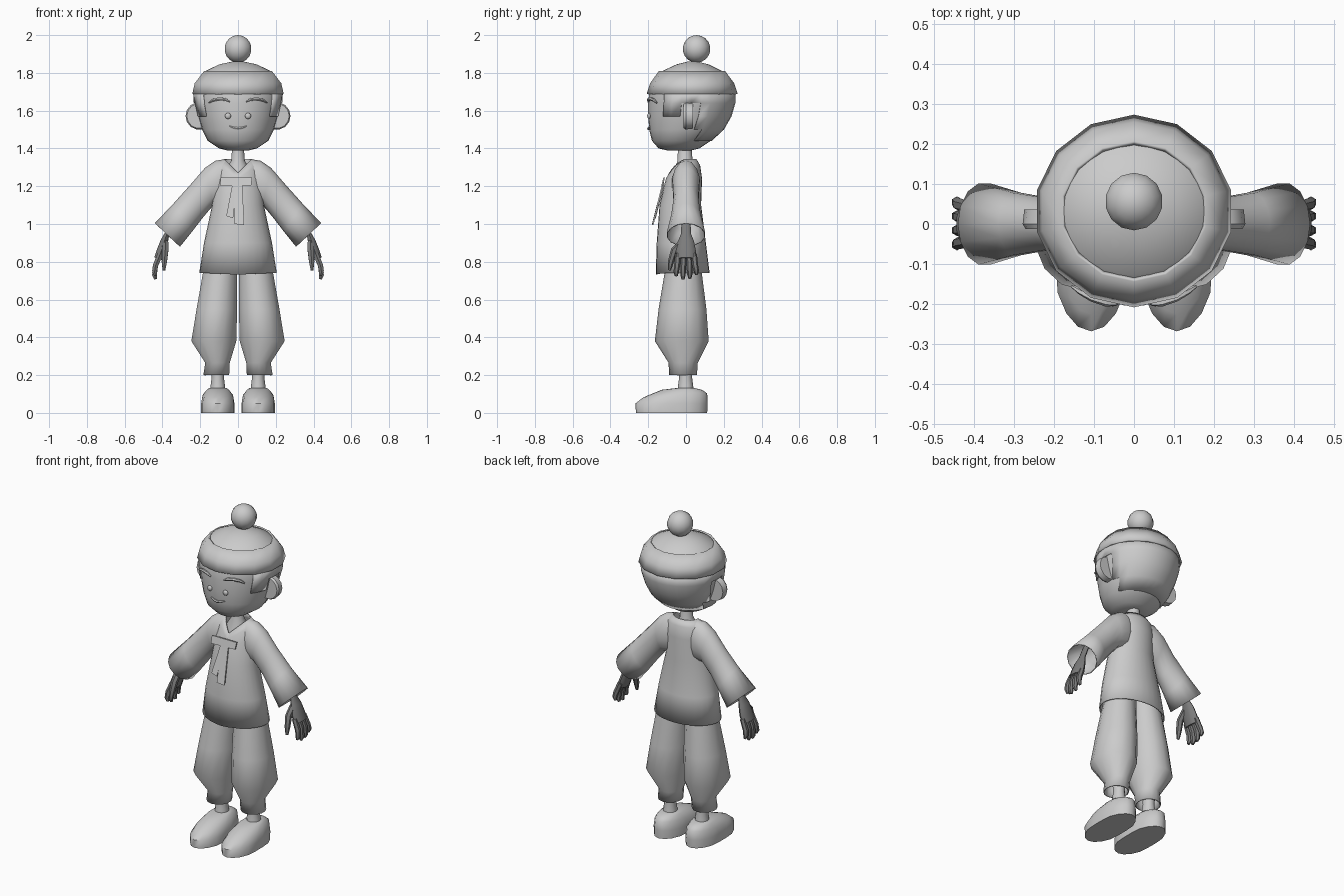
import bpy, bmesh, math
from mathutils import Vector

if "Cube" in bpy.data.objects:
    bpy.data.objects.remove(bpy.data.objects["Cube"])


def material(name, v):
    m = bpy.data.materials.new(name)
    m.diffuse_color = (v, v, v, 1)
    m.use_nodes = True
    m.node_tree.nodes["Principled BSDF"].inputs["Base Color"].default_value = m.diffuse_color
    return m


GREY = material("light_grey", 0.6)
DARK = material("dark_grey", 0.2)


def finish(name, bm, mat=GREY, angle=50, thick=0.0, recalc=True):
    if recalc:
        bmesh.ops.recalc_face_normals(bm, faces=bm.faces)
    me = bpy.data.meshes.new(name)
    bm.to_mesh(me)
    bm.free()
    ob = bpy.data.objects.new(name, me)
    bpy.context.collection.objects.link(ob)
    me.materials.append(mat)
    if thick:
        mod = ob.modifiers.new("thickness", 'SOLIDIFY')
        mod.thickness = thick
        mod.offset = -1
    bpy.ops.object.select_all(action='DESELECT')
    ob.select_set(True)
    bpy.context.view_layer.objects.active = ob
    bpy.ops.object.shade_smooth_by_angle(angle=math.radians(angle))
    return ob


def loft(bm, rings, bottom=True, top=True):
    """Skin a list of equal-length closed rings."""
    vs = [[bm.verts.new(p) for p in r] for r in rings]
    n = len(vs[0])
    for a, b in zip(vs, vs[1:]):
        for i in range(n):
            j = (i + 1) % n
            bm.faces.new((a[i], a[j], b[j], b[i]))
    if bottom:
        bm.faces.new(vs[0][::-1])
    if top:
        bm.faces.new(vs[-1])


def oval(z, rx, yf, yb, x=0.0, n=20):
    """Level ring from front y to back y; angle zero faces the front."""
    cy, ry = (yf + yb) / 2, (yb - yf) / 2
    return [Vector((x + rx * math.sin(t), cy - ry * math.cos(t), z))
            for t in (2 * math.pi * i / n for i in range(n))]


def tube(bm, pts, radii, n=6, flat=1.0):
    """Round tube along points; flat squeezes it sideways."""
    pts = [Vector(p) for p in pts]
    rings = []
    for i, p in enumerate(pts):
        d = (pts[min(i + 1, len(pts) - 1)] - pts[max(i - 1, 0)]).normalized()
        u = Vector((0, 1, 0))
        u = (u - d * u.dot(d)).normalized()
        v = d.cross(u)
        rings.append([p + radii[i] * (u * math.cos(t) + v * flat * math.sin(t))
                      for t in (2 * math.pi * k / n for k in range(n))])
    loft(bm, rings)


def ball(name, loc, r, seg=16, scale=(1, 1, 1)):
    bm = bmesh.new()
    bmesh.ops.create_uvsphere(bm, u_segments=seg, v_segments=seg // 2 + 2, radius=r)
    for v in bm.verts:
        v.co = Vector([c * k for c, k in zip(v.co, scale)]) + Vector(loc)
    return finish(name, bm)


def plate(name, outline, thick=0.008):
    """Thin ribbon piece from its outline."""
    bm = bmesh.new()
    f = bm.faces.new([bm.verts.new(p) for p in outline])
    ext = bmesh.ops.extrude_face_region(bm, geom=[f])
    for v in ext['geom']:
        if isinstance(v, bmesh.types.BMVert):
            v.co.y -= thick
    finish(name, bm, angle=30)


# head
HEAD = [(1.39, .06, -.10, .03), (1.40, .10, -.145, .07), (1.44, .16, -.18, .13),
        (1.50, .19, -.195, .195), (1.57, .212, -.20, .235), (1.64, .228, -.20, .255),
        (1.70, .232, -.195, .255), (1.76, .215, -.17, .235), (1.81, .172, -.125, .19),
        (1.845, .10, -.05, .12), (1.86, .03, .01, .06)]
bm = bmesh.new()
loft(bm, [oval(*r, n=28) for r in HEAD])
finish("head", bm)

# hair shell with sideburns, open around the ears
bm = bmesh.new()
loft(bm, [oval(z, rx + .006, yf - .006, yb + .006, n=28) for z, rx, yf, yb in HEAD[2:7]],
     False, False)
drop = []
for f in bm.faces:
    c = f.calc_center_median()
    if not (c.y > .05 or (c.z > 1.65 and c.y > -.09) or (c.z > 1.59 and -.10 < c.y < -.04)):
        drop.append(f)
bmesh.ops.delete(bm, geom=drop, context='FACES')
finish("hair", bm, thick=.008)

# hat band, open at the top
bm = bmesh.new()
loft(bm, [oval(1.69, .248, -.208, .273, n=14), oval(1.745, .235, -.19, .255, n=14),
          oval(1.81, .184, -.144, .207, n=14)], False, False)
finish("hat_band", bm, thick=.012)
ball("pompom", (0, .056, 1.927), .073, 14)

# face
for s, side in ((-1, "left"), (1, "right")):
    ball(side + "_eye", (s * .053, -.196, 1.572), .016, 12, (1, .6, 1))
    bm = bmesh.new()
    tube(bm, [(s * x, y, z) for x, y, z in ((.045, -.20, 1.648), (.07, -.197, 1.66),
         (.105, -.185, 1.662), (.135, -.168, 1.655), (.155, -.155, 1.642))],
         (.005, .009, .009, .008, .004))
    finish(side + "_brow", bm)
    # ear: upright disc with a slight inward taper at the back
    bm = bmesh.new()
    loft(bm, [[Vector((s * (.205 + r * math.cos(t)), y, 1.572 + r * math.sin(t)))
               for t in (2 * math.pi * k / 14 for k in range(14))]
              for y, r in ((-.012, .066), (0, .073), (.036, .069))])
    finish(side + "_ear", bm, angle=35)
bm = bmesh.new()
tube(bm, [(x, -.198 + x * x * 3, 1.505 + 6 * x * x) for x in (-.045, -.025, 0, .025, .045)],
     (.004, .007, .008, .007, .004))
finish("mouth", bm)

# neck and chest
bm = bmesh.new()
loft(bm, [oval(1.20, .09, -.08, .06), oval(1.28, .07, -.065, .05), oval(1.335, .036, -.045, .035),
          oval(1.42, .03, -.042, .028)])
finish("neck", bm)

# jacket body with a V neckline
bm = bmesh.new()
rings = [oval(*r, n=28) for r in ((.742, .205, -.16, .125), (.9, .18, -.155, .105),
         (1.1, .137, -.14, .08), (1.24, .125, -.10, .085),
         (1.31, .11, -.07, .075), (1.345, .075, -.045, .055))]
for ring, width, dz, dy in ((rings[0], .2, .01, 0), (rings[3], .1, .05, .02),
                            (rings[4], .1, .07, .036), (rings[5], .075, .075, .045)):
    for p in ring:
        if p.y < 0:
            k = max(0, 1 - abs(p.x) / width)
            p.z -= dz * k
            p.y -= dy * k
loft(bm, rings, False, False)
finish("jacket", bm, thick=.006)

# ribbon tie on the chest
plate("bow", [(-.092, -.112, 1.245), (.075, -.112, 1.245), (.07, -.122, 1.205), (-.092, -.122, 1.2)])
plate("long_ribbon", [(-.02, -.115, 1.225), (.022, -.115, 1.225), (.033, -.172, .995), (-.018, -.172, 1.0)])
plate("short_ribbon", [(-.03, -.115, 1.21), (-.005, -.115, 1.21), (-.026, -.16, 1.03), (-.062, -.16, 1.042)])

for s, side in ((-1, "left"), (1, "right")):
    # sleeve: rings from an upper and a lower seam point plus depth
    rings = []
    for xa, za, xb, zb, ry in ((.07, 1.343, .06, 1.12, .06), (.12, 1.335, .085, 1.10, .075),
                               (.175, 1.297, .13, 1.10, .072), (.252, 1.208, .185, 1.035, .067),
                               (.34, 1.11, .245, .957, .08), (.44, 1.005, .307, .88, .104)):
        a, b = Vector((s * xa, 0, za)), Vector((s * xb, 0, zb))
        rings.append([(a + b) / 2 + (a - b) / 2 * math.cos(t) + Vector((0, ry * math.sin(t), 0))
                      for t in (2 * math.pi * k / 14 for k in range(14))])
    bm = bmesh.new()
    loft(bm, rings, True, False)
    finish(side + "_sleeve", bm, thick=.006)

    # hand with four fingers and a forward thumb
    bm = bmesh.new()
    tube(bm, [(s * x, 0, z) for x, z in ((.345, 1.03), (.375, .95), (.39, .91), (.405, .86), (.42, .815))],
         (.024, .026, .042, .052, .052), 10, .5)
    for y, tip, z in ((-.042, -.052, .725), (-.013, -.016, .708), (.016, .02, .712), (.042, .055, .732)):
        tube(bm, [(s * .412, y, .84), (s * .437, (y + tip) / 2, .78), (s * .442, tip, z + .02),
                  (s * .436, tip, z)], (.016, .016, .014, .008), 6)
    tube(bm, [(s * .385, -.02, .905), (s * .385, -.062, .86), (s * .39, -.08, .80), (s * .392, -.088, .755)],
         (.018, .019, .016, .008), 6)
    finish(side + "_hand", bm, DARK)

    # baggy trouser leg
    bm = bmesh.new()
    loft(bm, [oval(z, (xo - xi) / 2, yf, yb, s * (xi + xo) / 2, 14) for z, xi, xo, yf, yb in (
        (.20, .045, .185, -.09, .058), (.265, .042, .175, -.092, .062), (.38, .006, .25, -.165, .12),
        (.55, .002, .222, -.145, .108), (.73, .002, .19, -.115, .085), (.85, 0, .165, -.10, .075))],
        False, True)
    finish(side + "_trouser_leg", bm, thick=.006)

    # ankle
    bm = bmesh.new()
    loft(bm, [oval(z, r, -r - .004, r, s * .107, 12) for z, r in ((.10, .042), (.145, .038), (.19, .032), (.32, .04))])
    finish(side + "_ankle", bm)

    # shoe: flat sole, low toe, raised heel
    bm = bmesh.new()
    rings = [oval(z, w, yf, yb, s * .107, 18) for z, w, yf, yb in (
        (0, .086, -.265, .112), (.05, .086, -.268, .115), (.095, .073, -.225, .112), (.122, .06, -.13, .085),
        (.132, .046, -.045, .045))]
    for ring in rings[:3]:
        for p in ring:      # squarer outline at toe and heel
            p.x = s * .107 + math.copysign(min(abs(p.x - s * .107) * 1.12, .088), p.x - s * .107)
    for p in rings[2]:
        p.z += .06 * (p.y + .02)
    loft(bm, rings)
    finish(side + "_shoe", bm)
